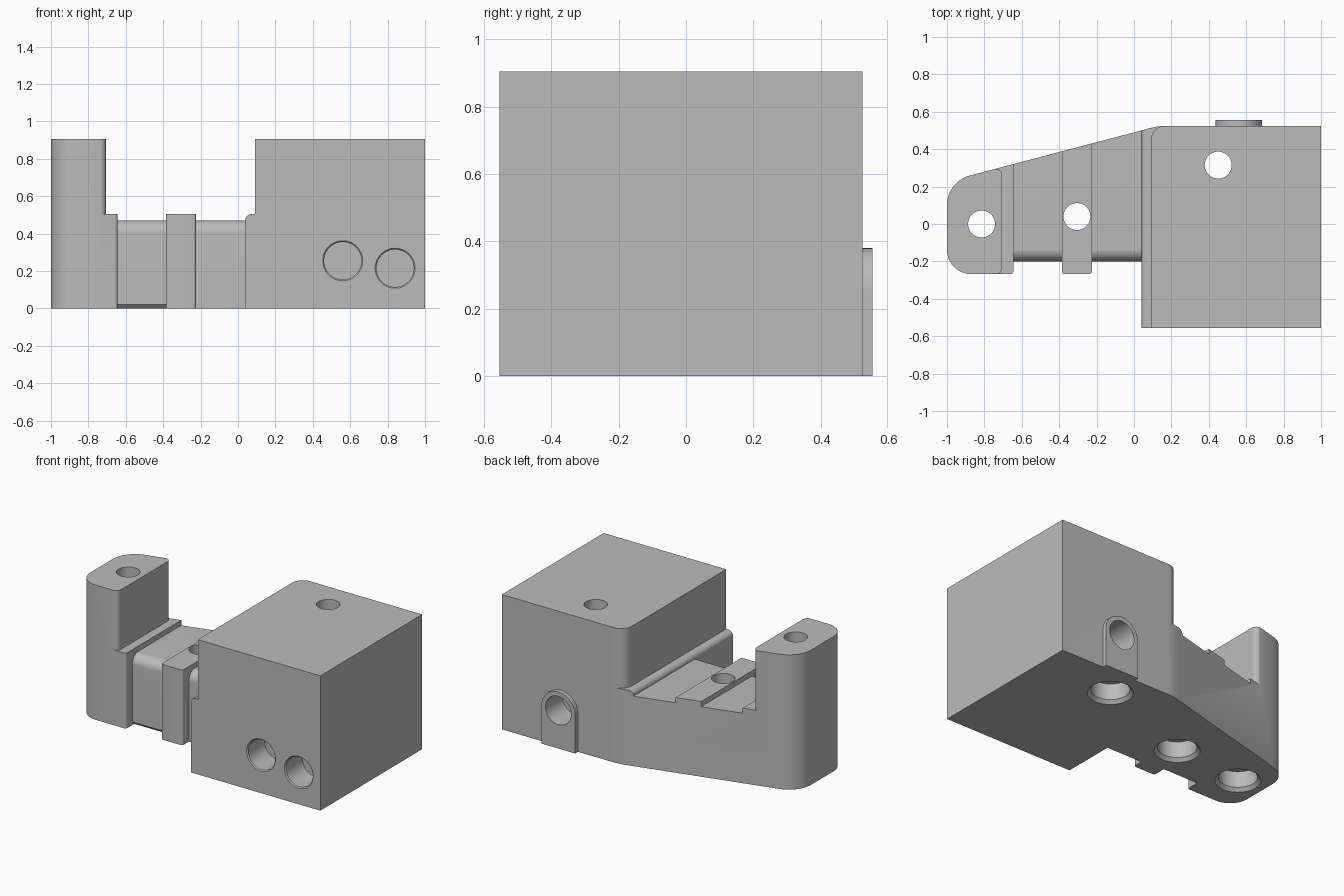
import bpy, bmesh, math
from mathutils import Vector, Matrix

cube = bpy.data.objects.get("Cube")
if cube:
    bpy.data.objects.remove(cube, do_unlink=True)

PLANES = {
    "xy": lambda u, v, w: (u, v, w),
    "xz": lambda u, v, w: (u, w, v),
    "yz": lambda u, v, w: (w, u, v),
}


def rounded(points, steps=10):
    """Outline points (u, v) or (u, v, radius) with filleted corners."""
    out = []
    for i, p in enumerate(points):
        c = Vector(p[:2])
        if len(p) == 2:
            out.append(c)
            continue
        a = (Vector(points[i - 1][:2]) - c).normalized()
        b = (Vector(points[(i + 1) % len(points)][:2]) - c).normalized()
        half = a.angle(b) / 2
        centre = c + (a + b).normalized() * p[2] / math.sin(half)
        start = c + a * p[2] / math.tan(half) - centre
        end = c + b * p[2] / math.tan(half) - centre
        turn = math.atan2(start.x * end.y - start.y * end.x, start.dot(end))
        for k in range(steps + 1):
            out.append(centre + Matrix.Rotation(turn * k / steps, 2) @ start)
    return out


def finish(name, bm):
    bmesh.ops.recalc_face_normals(bm, faces=bm.faces)
    mesh = bpy.data.meshes.new(name)
    bm.to_mesh(mesh)
    bm.free()
    obj = bpy.data.objects.new(name, mesh)
    bpy.context.collection.objects.link(obj)
    return obj


def prism(name, plane, points, low, high):
    """Extrude a rounded outline between two depths."""
    bm = bmesh.new()
    place = PLANES[plane]
    rings = [[bm.verts.new(place(p.x, p.y, w)) for p in rounded(points)]
             for w in (low, high)]
    bm.faces.new(rings[0])
    bm.faces.new(rings[1])
    n = len(rings[0])
    for i in range(n):
        j = (i + 1) % n
        bm.faces.new((rings[0][i], rings[0][j], rings[1][j], rings[1][i]))
    return finish(name, bm)


def bore(name, origin, direction, profile, sides=48):
    """Stepped round cutter; profile lists (depth, radius)."""
    bm = bmesh.new()
    turn = Vector((0, 0, 1)).rotation_difference(Vector(direction)).to_matrix()
    rings = []
    for depth, radius in profile:
        ring = []
        for k in range(sides):
            t = math.tau * k / sides
            p = Vector((radius * math.cos(t), radius * math.sin(t), depth))
            ring.append(bm.verts.new(Vector(origin) + turn @ p))
        rings.append(ring)
    bm.faces.new(rings[0])
    bm.faces.new(rings[-1])
    for r, s in zip(rings, rings[1:]):
        for i in range(sides):
            j = (i + 1) % sides
            bm.faces.new((r[i], r[j], s[j], s[i]))
    return finish(name, bm)


def combine(target, tool, operation="DIFFERENCE"):
    mod = target.modifiers.new("combine", "BOOLEAN")
    mod.operation, mod.solver, mod.object = operation, "EXACT", tool
    tool.hide_render = True
    bpy.context.view_layer.objects.active = target
    bpy.ops.object.modifier_apply(modifier=mod.name)
    bpy.data.objects.remove(tool, do_unlink=True)


def slope(x):
    """Back wall of the arm."""
    return 0.49 + 0.263 * x


FRONT, ARM_FRONT, BACK, TOP, DECK = -0.555, -0.268, 0.525, 0.905, 0.505
POST, BLOCK, LEDGE = -0.705, 0.09, 0.04

# Full plan outline at full height
body = prism("bracket_body", "xy", [
    (-1, ARM_FRONT, 0.13), (LEDGE, ARM_FRONT), (LEDGE, FRONT), (1, FRONT),
    (1, BACK), (0.133, BACK, 0.4), (-1, slope(-1), 0.165)], 0, TOP)

# Opening between post and block, with rounded upright corners
eps = 0.001
combine(body, prism("opening", "xy", [
    (POST - 0.05, -0.8), (POST - 0.05, ARM_FRONT - eps),
    (POST, ARM_FRONT - eps, 0.035), (POST, slope(POST) + eps, 0.035),
    (POST - 0.05, slope(POST - 0.05) + eps), (POST - 0.05, 0.8),
    (0.19, 0.8), (0.19, BACK + eps), (BLOCK, BACK + eps, 0.08),
    (BLOCK, -0.8)], DECK, 1.2))

# Recessed necks either side of the rib, rounded at the front top edge
for left, right, foot in ((-0.645, -0.385, [(-0.08, -0.1), (-0.2, 0.02)]),
                          (-0.225, LEDGE, [(-0.2, -0.1)])):
    combine(body, prism("neck_recess", "yz", [
        (-0.8, -0.1), *foot, (-0.2, 0.47, 0.065),
        (0.9, 0.47), (0.9, 0.8), (-0.8, 0.8)], left, right))

# Rounded edge of the block ledge
combine(body, prism("ledge_round", "xz", [
    (0, 0.4705), (0.0395, 0.4705), (0.0395, 0.5055, 0.034),
    (0.0885, 0.5055), (0.0885, 0.6), (0, 0.6)], -0.8, 0.8))

# Small rounds on the front corners of foot and rib
bm = bmesh.new()
bm.from_mesh(body.data)
corners = [e for e in bm.edges
           if all(abs(v.co.y - ARM_FRONT) < 1e-4 for v in e.verts)
           and abs(e.verts[0].co.x - e.verts[1].co.x) < 1e-4
           and any(abs(e.verts[0].co.x - x) < 1e-4
                   for x in (-0.645, -0.385, -0.225))]
bmesh.ops.bevel(bm, geom=corners, offset=0.014, offset_type="OFFSET",
                segments=4, profile=0.5, affect="EDGES")
bm.to_mesh(body.data)
bm.free()

# Arched boss on the back
combine(body, prism("back_boss", "xz", [
    (0.435, 0), (0.685, 0), (0.685, 0.38, 0.1245), (0.435, 0.38, 0.1245)],
    0.48, 0.555), "UNION")

# Bolt holes with chamfered counterbores underneath
for x, y in ((-0.815, 0), (-0.305, 0.04), (0.45, 0.315)):
    combine(body, bore("bolt_hole", (x, y, 0), (0, 0, 1), [
        (-0.022, 0.16), (0.022, 0.118), (0.13, 0.118),
        (0.13, 0.072), (1.2, 0.072)]))

# Blind sockets in the front and in the boss
for x, z in ((0.56, 0.255), (0.84, 0.215)):
    combine(body, bore("front_socket", (x, FRONT, z), (0, 1, 0), [
        (-0.01, 0.117), (0.007, 0.1), (0.18, 0.1)]))
combine(body, bore("boss_socket", (0.56, 0.555, 0.255), (0, -1, 0), [
    (-0.02, 0.095), (0.18, 0.095)]))

# Plain grey finish
grey = bpy.data.materials.new("plain_grey")
grey.use_nodes = True
colour = (0.5, 0.5, 0.5, 1)
grey.diffuse_color = colour
grey.node_tree.nodes["Principled BSDF"].inputs["Base Color"].default_value = colour
body.data.materials.clear()
body.data.materials.append(grey)
for face in body.data.polygons:
    face.material_index = 0

bpy.ops.object.select_all(action="DESELECT")
body.select_set(True)
bpy.context.view_layer.objects.active = body
bpy.ops.object.shade_smooth_by_angle(angle=math.radians(30))
